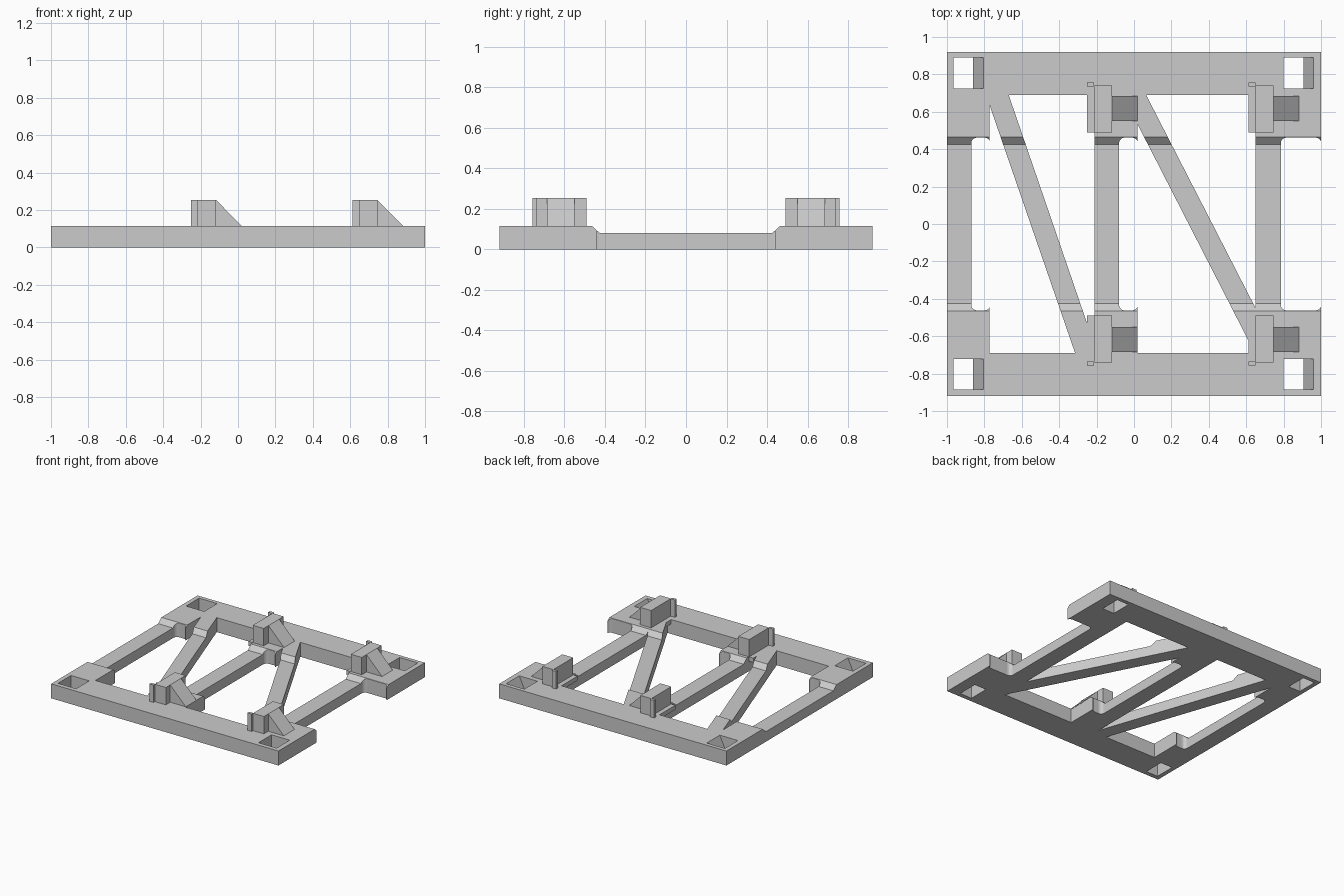
import bpy, bmesh, math

if "Cube" in bpy.data.objects:
    bpy.data.objects.remove(bpy.data.objects["Cube"])

grey = bpy.data.materials.new("plain_grey")
grey.diffuse_color = (0.6, 0.6, 0.6, 1)
grey.use_nodes = True
grey.node_tree.nodes["Principled BSDF"].inputs["Base Color"].default_value = grey.diffuse_color

TOP, LOW, CLIP = 0.115, 0.08, 0.253


def prism(name, pts, a, b, axis="z"):
    """Extrude a closed outline from a to b along the given axis."""
    place = {"z": lambda p, t: (p[0], p[1], t),
             "x": lambda p, t: (t, p[0], p[1]),
             "y": lambda p, t: (p[0], t, p[1])}[axis]
    bm = bmesh.new()
    lo = [bm.verts.new(place(p, a)) for p in pts]
    hi = [bm.verts.new(place(p, b)) for p in pts]
    bm.faces.new(lo)
    bm.faces.new(hi)
    n = len(pts)
    for i in range(n):
        j = (i + 1) % n
        bm.faces.new((lo[i], lo[j], hi[j], hi[i]))
    bmesh.ops.recalc_face_normals(bm, faces=bm.faces)
    me = bpy.data.meshes.new(name)
    bm.to_mesh(me)
    bm.free()
    ob = bpy.data.objects.new(name, me)
    me.materials.append(grey)
    bpy.context.collection.objects.link(ob)
    return ob


def rect(x0, x1, y0, y1):
    return [(x0, y0), (x1, y0), (x1, y1), (x0, y1)]


def round_rect(x0, x1, y0, y1, r):
    out = []
    for cx, cy, start in ((x1 - r, y1 - r, 0), (x0 + r, y1 - r, 90),
                          (x0 + r, y0 + r, 180), (x1 - r, y0 + r, 270)):
        for k in range(6):
            a = math.radians(start + 18 * k)
            out.append((cx + r * math.cos(a), cy + r * math.sin(a)))
    return out


# Base plate
frame = prism("frame", rect(-1, 1, -0.92, 0.92), 0, TOP)
cutters = []

# Triangular windows that leave the two diagonal braces
for tri in ([(-0.772, 0.635), (-0.315, -0.69), (-0.772, -0.69)],
            [(-0.67, 0.69), (-0.21, 0.69), (-0.21, -0.65)],
            [(0.018, 0.535), (0.646, -0.69), (0.018, -0.69)],
            [(0.065, 0.69), (0.65, 0.69), (0.65, -0.45)]):
    cutters.append(prism("window_cutter", tri, -0.1, 0.3))

# Rounded notches beside the three long bars
for x0, x1 in ((-0.87, -0.77), (-0.08, 0.02), (0.785, 1.001)):
    cutters.append(prism("notch_cutter", round_rect(x0, x1, -0.462, 0.462, 0.03), -0.1, 0.3))

# Lowered middle with sloped ends
slope = 0.035 / 0.04
e = 0.05
cutters.append(prism("trough_cutter",
                     [(-0.425, LOW), (0.425, LOW), (0.463 + e, TOP + e * slope),
                      (-0.463 - e, TOP + e * slope)], -1.1, 1.1, "x"))

# Corner holes, each with one sloped wall
for x in (-0.965, 0.80):
    for y in (0.807, -0.803):
        cutters.append(prism("hole_cutter",
                             [(x, -0.0575), (x + 0.0525, -0.0575), (x + 0.105, 0),
                              (x + 0.16, TOP), (x + 0.16, 0.2), (x, 0.2)],
                             y - 0.082, y + 0.082, "y"))

for c in cutters:
    c.hide_render = True
    m = frame.modifiers.new("cut", "BOOLEAN")
    m.operation = "DIFFERENCE"
    m.solver = "EXACT"
    m.object = c
bpy.context.view_layer.update()
mesh = bpy.data.meshes.new_from_object(
    frame.evaluated_get(bpy.context.evaluated_depsgraph_get()))
frame.modifiers.clear()
frame.data = mesh
for c in cutters:
    bpy.data.objects.remove(c)

# Four clips: upright block, ledge, end lip and bracing wedge
for x in (-0.25, 0.613):
    for s in (1, -1):
        def span(x0, x1, y0, y1):
            return rect(x + x0, x + x1, *sorted((s * y0, s * y1)))
        prism("clip_block", span(0.037, 0.133, 0.49, 0.74), TOP - 0.01, CLIP)
        prism("clip_ledge", span(0, 0.045, 0.49, 0.757), LOW, TOP)
        prism("clip_lip", span(0, 0.037, 0.735, 0.757), TOP, CLIP)
        prism("clip_wedge", [(x + 0.13, TOP - 0.005), (x + 0.27, TOP - 0.005),
                             (x + 0.27, TOP), (x + 0.133, CLIP), (x + 0.13, CLIP)],
              s * 0.55, s * 0.685, "y")
